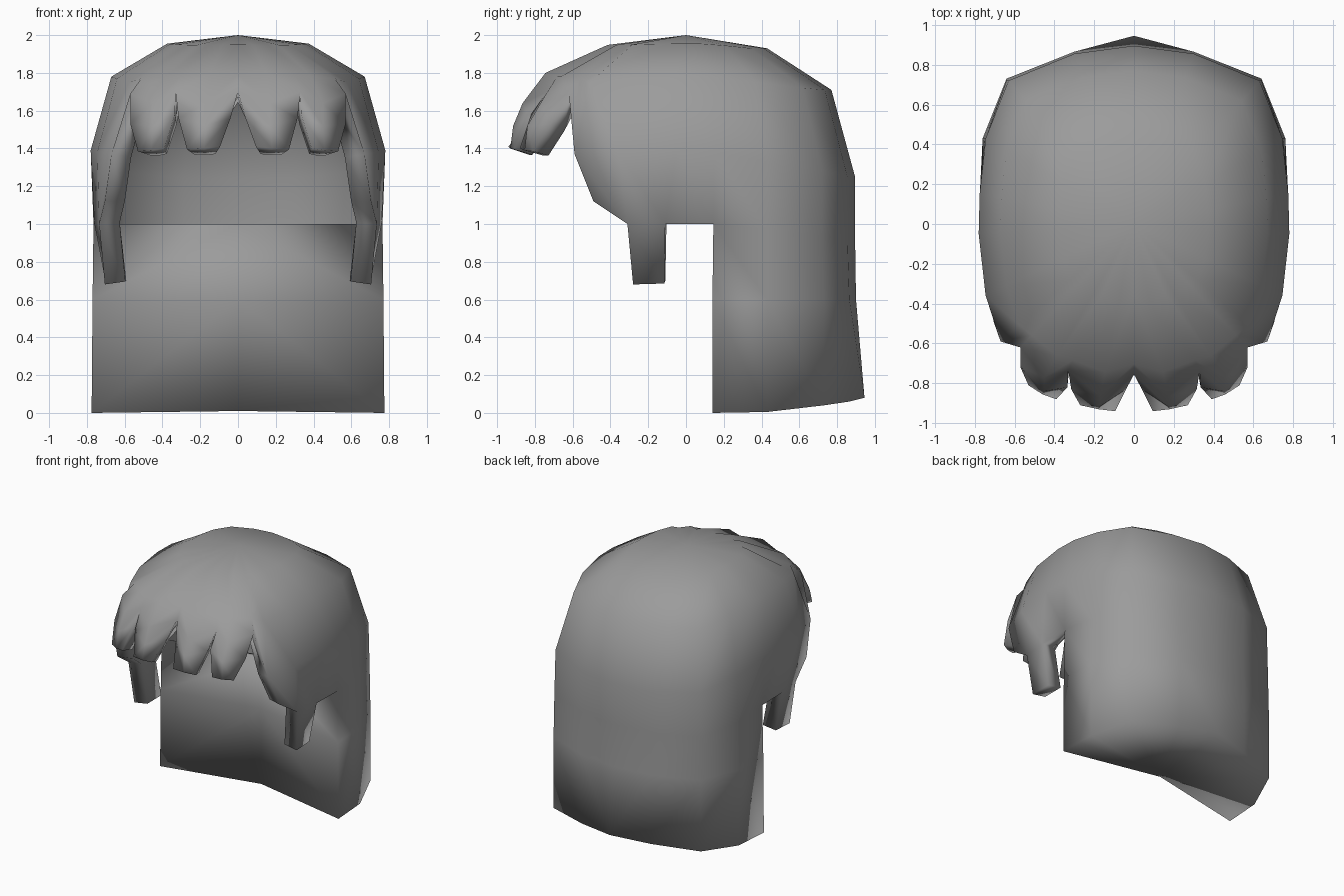
import bpy, bmesh

if "Cube" in bpy.data.objects:
    bpy.data.objects.remove(bpy.data.objects["Cube"])

THICK = 0.11          # rim thickness; crown and back are thinner
INNER, OUTER = 0.48, 0.86   # crown ring sizes relative to the wide ring
NOTCH = 0.93          # outer crown ring size above the fringe notches

# Half outline, front to back. Each column:
# (crown ring heights, outer ring size, points going down)
COLUMNS = [
    ((1.950, 1.79), NOTCH, [(0.00, -0.755, 1.70)]),                            # fringe
    ((1.948, 1.80), OUTER, [(0.17, -0.865, 1.64)]),
    ((1.948, 1.78), NOTCH, [(0.33, -0.735, 1.70)]),
    ((1.948, 1.78), OUTER, [(0.45, -0.77, 1.64)]),
    ((1.948, 1.77), 0.9, [(0.57, -0.62, 1.69)]),
    ((1.950, 1.75), OUTER, [(0.67, -0.59, 1.37), (0.705, -0.49, 1.12)]),       # temple
    ((1.953, 1.77), OUTER, [(0.745, -0.36, 1.38), (0.735, -0.31, 1.0), (0.705, -0.28, 0.68)]),
    ((1.955, 1.78), OUTER, [(0.78, -0.05, 1.39), (0.76, -0.11, 1.0), (0.70, -0.115, 0.685)]),
    ((1.955, 1.78), OUTER, [(0.775, 0.15, 1.38), (0.765, 0.145, 1.0), (0.77, 0.14, 0.6), (0.775, 0.14, 0)]),
    ((1.945, 1.75), OUTER, [(0.745, 0.43, 1.33), (0.75, 0.43, 0.97), (0.76, 0.43, 0.6), (0.76, 0.43, 0.005)]),
    ((1.930, 1.72), OUTER, [(0.63, 0.72, 1.28), (0.64, 0.72, 0.93), (0.64, 0.73, 0.6), (0.64, 0.73, 0.04)]),
    ((1.930, 1.71), OUTER, [(0.30, 0.855, 1.25), (0.30, 0.855, 0.93), (0.30, 0.865, 0.6), (0.30, 0.865, 0.06)]),
    ((1.930, 1.71), OUTER, [(0.00, 0.895, 1.25), (0.00, 0.895, 0.93), (0.00, 0.90, 0.6), (0.00, 0.945, 0.08)]),
]
# Fringe locks: middle row and tip row, hanging from three neighbouring columns
LOCKS = {
    0: [[(0.04, -0.83, 1.56), (0.17, -0.915, 1.52), (0.315, -0.83, 1.56)],
        [(0.095, -0.94, 1.41), (0.18, -0.93, 1.40), (0.27, -0.91, 1.395)]],
    2: [[(0.335, -0.82, 1.58), (0.45, -0.84, 1.52), (0.57, -0.72, 1.53)],
        [(0.39, -0.88, 1.40), (0.46, -0.855, 1.39), (0.53, -0.81, 1.385)]],
}

bm = bmesh.new()

# Crown, sides, side locks and long back
top = bm.verts.new((0, 0, 2))
thin = [top]
cols = []
for heights, outer, pts in COLUMNS:
    x, y, _ = pts[0]
    ring = [bm.verts.new((x * s, y * s, z)) for s, z in zip((INNER, outer), heights)]
    down = [bm.verts.new(p) for p in pts]
    thin += ring + (down if y > 0.1 else [])
    cols.append(ring + down)
for a, b in zip(cols, cols[1:]):
    bm.faces.new((top, a[0], b[0]))
    rows = min(len(a), len(b)) - 1
    if a is cols[7]:
        rows = 3      # the gap between the side lock and the long back
    for r in range(rows):
        bm.faces.new((a[r], b[r], b[r + 1], a[r + 1]))

# Fringe locks
for start, rows in LOCKS.items():
    upper = [c[2] for c in cols[start:start + 3]]
    for row in rows:
        lower = [bm.verts.new(p) for p in row]
        for i in range(2):
            bm.faces.new((upper[i], upper[i + 1], lower[i + 1], lower[i]))
        upper = lower

# Nape: front sheet and underside of the long back
inner = [bm.verts.new((0, 0.29, z)) for z in (1.0, 0.6, 0.01)]
thin += inner
corner = cols[8][3:]
for r in range(2):
    bm.faces.new((inner[r], corner[r], corner[r + 1], inner[r + 1]))
for a, b in zip(cols[8:], cols[9:]):
    bm.faces.new((inner[2], a[5], b[5]))

bmesh.ops.recalc_face_normals(bm, faces=bm.faces)
bm.normal_update()
if top.normal.z < 0:
    bmesh.ops.reverse_faces(bm, faces=bm.faces)
bm.verts.index_update()
thin_ids = [v.index for v in thin]
mesh = bpy.data.meshes.new("hair")
bm.to_mesh(mesh)
bm.free()
hair = bpy.data.objects.new("hair", mesh)
bpy.context.collection.objects.link(hair)

# Dark grey hair colour
mat = bpy.data.materials.new("dark_grey")
mat.diffuse_color = (0.33, 0.33, 0.33, 1)
mat.use_nodes = True
mat.node_tree.nodes["Principled BSDF"].inputs["Base Color"].default_value = mat.diffuse_color
mesh.materials.append(mat)

# Mirror the half and give it thickness
group = hair.vertex_groups.new(name="thickness")
group.add(list(range(len(mesh.vertices))), 1.0, 'REPLACE')
group.add(thin_ids, 0.45, 'REPLACE')
mirror = hair.modifiers.new("mirror", 'MIRROR')
mirror.use_clip = True
solid = hair.modifiers.new("thickness", 'SOLIDIFY')
solid.thickness = THICK
solid.offset = -1
solid.vertex_group = "thickness"

# Smooth everywhere, including the rims
bpy.context.view_layer.objects.active = hair
hair.select_set(True)
bpy.ops.object.convert(target='MESH')
bpy.ops.object.shade_smooth()
